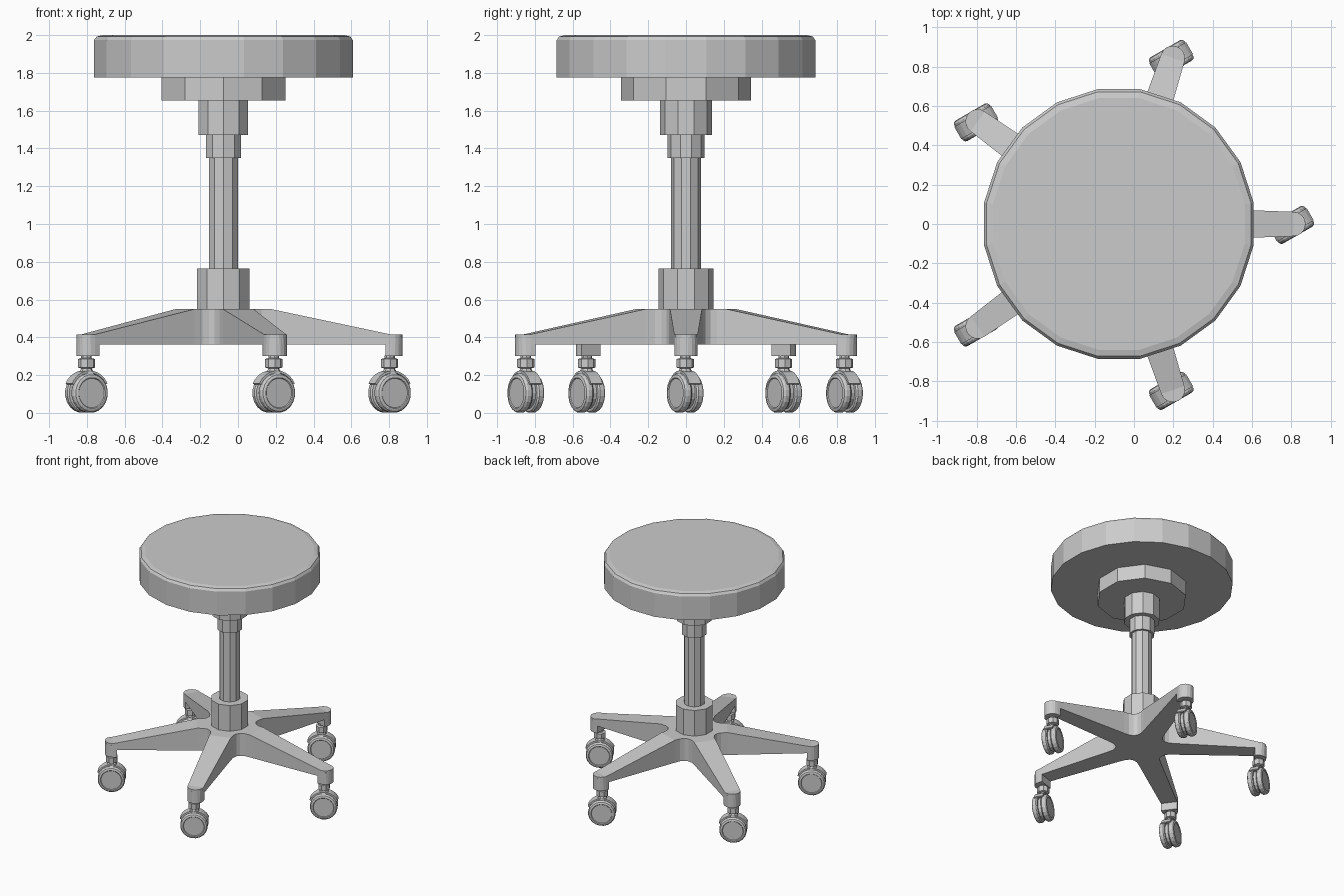
import bpy, bmesh, math
from math import cos, sin, radians, pi
from mathutils import Matrix, Vector

if "Cube" in bpy.data.objects:
    bpy.data.objects.remove(bpy.data.objects["Cube"])

CX = -0.077          # column axis
TIP = 0.887          # distance from column to each caster


def make(name, bm, matrix=None):
    bmesh.ops.recalc_face_normals(bm, faces=bm.faces)
    me = bpy.data.meshes.new(name)
    bm.to_mesh(me)
    bm.free()
    ob = bpy.data.objects.new(name, me)
    bpy.context.collection.objects.link(ob)
    if matrix:
        ob.matrix_world = matrix
    return ob


def lathe(name, profile, sides, start=0.0, matrix=None):
    """Revolve (radius, z) points about z and cap both ends."""
    bm = bmesh.new()
    rings = [[bm.verts.new((r * cos(start + 2 * pi * i / sides),
                            r * sin(start + 2 * pi * i / sides), z))
              for i in range(sides)] for r, z in profile]
    for a, b in zip(rings, rings[1:]):
        for i in range(sides):
            j = (i + 1) % sides
            bm.faces.new((a[i], a[j], b[j], b[i]))
    bm.faces.new(rings[0])
    bm.faces.new(rings[-1])
    return make(name, bm, matrix)


def prism(name, points, z0, z1, matrix=None):
    """Extrude a flat outline between two heights."""
    bm = bmesh.new()
    face = bm.faces.new([bm.verts.new((x, y, z0)) for x, y in points])
    ext = bmesh.ops.extrude_face_region(bm, geom=[face])
    for v in ext["geom"]:
        if isinstance(v, bmesh.types.BMVert):
            v.co.z = z1
    return make(name, bm, matrix)


axis = Matrix.Translation((CX, 0, 0))

# Seat cushion with softened top edge
k = 1 / cos(radians(9))
lathe("seat", [(0.685 * k, 1.775), (0.685 * k, 1.973), (0.672 * k, 1.992), (0.64 * k, 2.0)],
      20, radians(9), axis)

# Ten-sided column parts
for name, r, z0, z1 in (("seat_plate", 0.345, 1.655, 1.775),
                        ("upper_sleeve", 0.138, 1.47, 1.655),
                        ("upper_collar", 0.098, 1.35, 1.47),
                        ("post", 0.08, 0.76, 1.35),
                        ("base_collar", 0.146, 0.55, 0.765)):
    lathe(name, [(r, z0), (r, z1)], 10, radians(18), axis)

# Five-armed base: flat hub, sloping arms with rounded tips, filleted joints
BREAK, W_IN, W_TIP = 0.25, 0.085, 0.062
corner = Vector((0.151, 0)), radians(36)


def turn(x, y, ang):
    return Vector((x * cos(ang) - y * sin(ang), x * sin(ang) + y * cos(ang)))


bm = bmesh.new()
hub_top, bottom, top_outline = [], [], []
for n in range(5):
    ang = n * 2 * pi / 5
    slope = (0.415 - 0.55) / (TIP - BREAK)
    tip = [(TIP + W_TIP * cos(t), W_TIP * sin(t))
           for t in [radians(-90 + 180 * i / 8) for i in range(9)]]
    pts = [(BREAK, -W_IN)] + tip + [(BREAK, W_IN)]
    top = []
    for x, y in pts:
        p = turn(x, y, ang)
        z = 0.55 + slope * (min(x, TIP) - BREAK)
        top.append(bm.verts.new((p.x, p.y, z)))
    bm.faces.new([top[0], top[1], top[9], top[10]])
    bm.faces.new(top[1:10])
    # fillet to the next arm
    a = turn(BREAK, W_IN, ang)
    b = turn(BREAK, -W_IN, ang + 2 * pi / 5)
    c = turn(0.140, 0, ang + pi / 5)
    fillet = []
    for i in range(1, 5):
        t = i / 5
        p = a * (1 - t) ** 2 + c * (2 * t * (1 - t)) + b * t * t
        fillet.append(bm.verts.new((p.x, p.y, 0.55)))
    hub_top += [top[0], top[10]] + fillet
    top_outline += top + fillet
bottom = [bm.verts.new((v.co.x, v.co.y, 0.362)) for v in top_outline]
for i in range(len(bottom)):
    j = (i + 1) % len(bottom)
    bm.faces.new((top_outline[i], top_outline[j], bottom[j], bottom[i]))
bm.faces.new(hub_top)
bm.faces.new(bottom)
make("star_base", bm, axis)

# Outlines shared by the casters
socket = [(-0.03, -W_TIP)] + [(W_TIP * cos(radians(a)), W_TIP * sin(radians(a)))
                              for a in range(-90, 91, 20)] + [(-0.03, W_TIP)]
arc = [radians(25 + 13 * i) for i in range(11)]
hood = [(0.119 * cos(a), 0.119 * sin(a)) for a in arc] + \
       [(0.107 * cos(a), 0.107 * sin(a)) for a in reversed(arc)]
wheel = [(0.078, 0.012), (0.098, 0.014), (0.105, 0.023), (0.105, 0.045),
         (0.098, 0.056), (0.088, 0.060), (0.082, 0.060), (0.078, 0.055)]

# Casters, all swivelled the same way
for n in range(5):
    ang = n * 2 * pi / 5
    p = turn(TIP, 0, ang)
    at = Matrix.Translation((CX + p.x, p.y, 0))
    prism(f"socket_{n}", socket, 0.30, 0.40, at @ Matrix.Rotation(ang, 4, "Z"))
    swivel = at @ Matrix.Rotation(radians(30), 4, "Z") @ Matrix.Translation((-0.009, 0, 0))
    lathe(f"caster_stem_{n}", [(0.048, 0.20), (0.028, 0.235), (0.046, 0.24),
                               (0.046, 0.285), (0.028, 0.29), (0.028, 0.305)],
          8, radians(22.5), swivel)
    axle = swivel @ Matrix.Translation((0, 0, 0.105)) @ Matrix.Rotation(pi / 2, 4, "X")
    lathe(f"caster_core_{n}", [(0.085, -0.014), (0.085, 0.014)], 16, 0, axle)
    prism(f"caster_hood_{n}", hood, -0.036, 0.036, axle)
    for side, s in (("left", 1), ("right", -1)):
        lathe(f"caster_wheel_{side}_{n}", [(r, s * z) for r, z in wheel], 20, pi / 20, axle)
